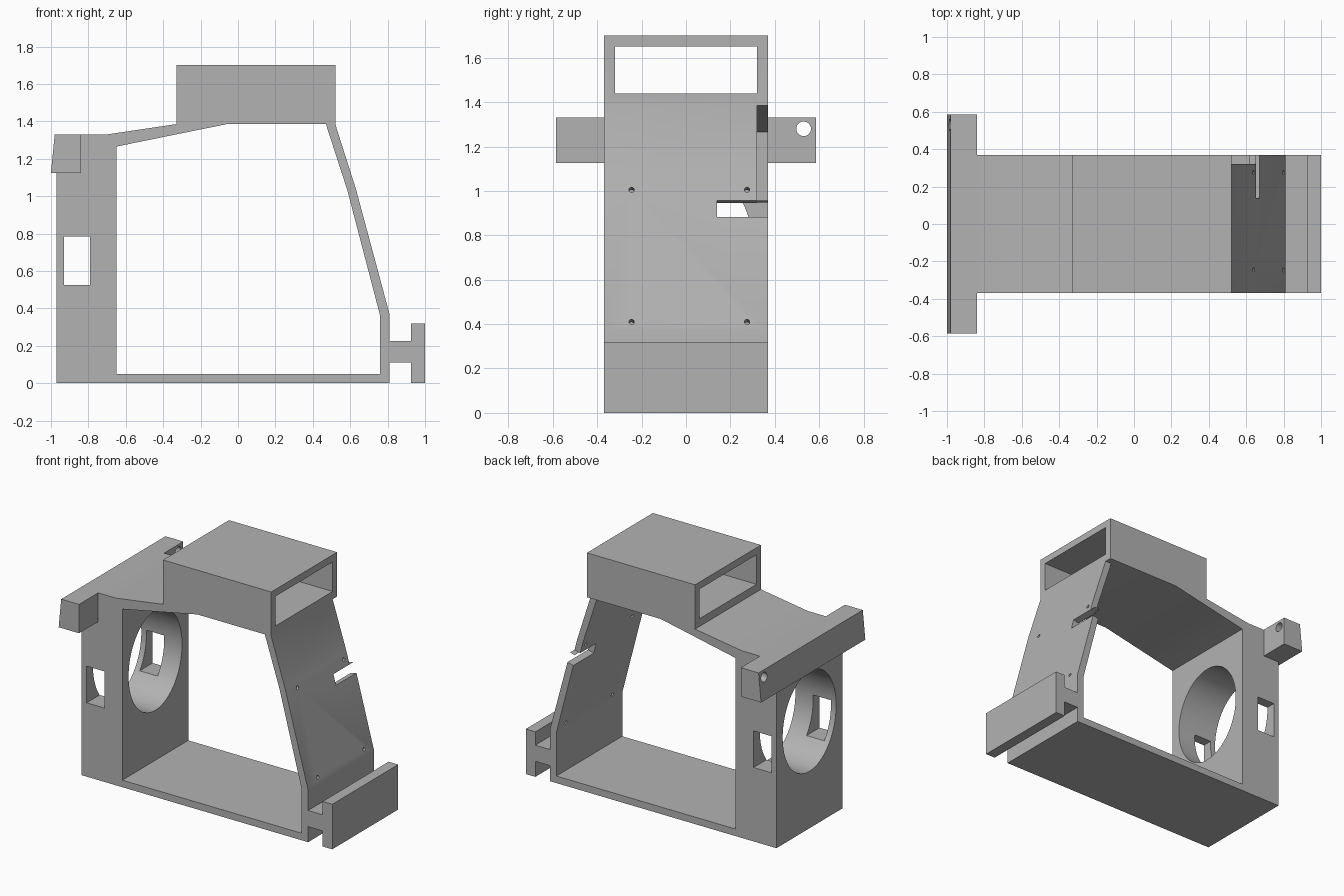
import bpy, bmesh, math
from mathutils import Vector, Matrix

if "Cube" in bpy.data.objects:
    bpy.data.objects.remove(bpy.data.objects["Cube"])

grey = bpy.data.materials.new("plain_grey")
grey.diffuse_color = (0.45, 0.45, 0.45, 1)
grey.use_nodes = True
grey.node_tree.nodes["Principled BSDF"].inputs["Base Color"].default_value = grey.diffuse_color


def prism(name, pts, y0, y1):
    """Extrude an x-z profile along y."""
    bm = bmesh.new()
    face = bm.faces.new([bm.verts.new((x, y0, z)) for x, z in pts])
    out = bmesh.ops.extrude_face_region(bm, geom=[face])["geom"]
    bmesh.ops.translate(bm, vec=(0, y1 - y0, 0),
                        verts=[v for v in out if isinstance(v, bmesh.types.BMVert)])
    return finish(name, bm)


def box(name, x0, x1, y0, y1, z0, z1):
    return prism(name, [(x0, z0), (x1, z0), (x1, z1), (x0, z1)], y0, y1)


def rod(name, centre, axis, length, ra, rb=None, sides=24):
    """Round or oval rod; ra is the half width, rb the half height."""
    bm = bmesh.new()
    bmesh.ops.create_cone(bm, cap_ends=True, segments=sides, radius1=1, radius2=1, depth=length)
    rot = Vector(axis).to_track_quat('Z', 'Y').to_matrix().to_4x4()
    # for an x axis the oval's local y stays upright
    bm.transform(Matrix.Translation(centre) @ rot @ Matrix.Diagonal((ra, rb or ra, 1, 1)))
    return finish(name, bm)


def finish(name, bm):
    bmesh.ops.recalc_face_normals(bm, faces=bm.faces)
    me = bpy.data.meshes.new(name)
    bm.to_mesh(me)
    bm.free()
    me.materials.append(grey)
    ob = bpy.data.objects.new(name, me)
    bpy.context.collection.objects.link(ob)
    return ob


def combine(target, tool, op='DIFFERENCE'):
    mod = target.modifiers.new("cut", 'BOOLEAN')
    mod.operation, mod.object, mod.solver = op, tool, 'EXACT'
    bpy.context.view_layer.objects.active = target
    bpy.ops.object.modifier_apply(modifier=mod.name)
    bpy.data.objects.remove(tool)


W = 0.37  # half depth of the frame

# frame outline with top duct and rear hook rail
frame = prism("housing_frame", [
    (-0.97, 0), (0.81, 0), (0.81, 0.11), (0.925, 0.11), (0.925, 0), (1.0, 0),
    (1.0, 0.32), (0.925, 0.32), (0.925, 0.225), (0.81, 0.225), (0.81, 0.37),
    (0.63, 1.04), (0.52, 1.385), (0.52, 1.70), (-0.33, 1.70), (-0.33, 1.385),
    (-0.70, 1.33), (-0.97, 1.33)], -W, W)

# crossbar with ears
bar = prism("crossbar", [(-1.0, 1.125), (-0.84, 1.125), (-0.84, 1.33), (-0.98, 1.33)],
            -0.585, 0.585)
combine(frame, bar, 'UNION')

# large inner opening
combine(frame, prism("opening", [
    (-0.65, 0.05), (0.76, 0.05), (0.76, 0.36), (0.585, 1.03), (0.47, 1.385),
    (-0.06, 1.385), (-0.65, 1.265)], -0.6, 0.6))

# duct passage
combine(frame, box("duct_passage", -0.6, 0.8, -0.32, 0.32, 1.44, 1.65))

# oval bore through the thick column
combine(frame, rod("bore", (-0.81, 0, 0.76), (1, 0, 0), 0.6, 0.30, 0.355, 80))

# side windows and their screw holes
combine(frame, box("window", -0.93, -0.79, -0.6, 0.6, 0.525, 0.785))
for z in (0.505, 0.80):
    combine(frame, rod("window_screw", (-0.86, 0, z), (0, 1, 0), 1.2, 0.013))

# ear holes
for s in (-1, 1):
    combine(frame, rod("ear_hole", (-0.92, s * 0.53, 1.28), (1, 0, 0), 0.5, 0.033))

# slot and edge notch in the sloping wall
u = Vector((0.966, 0.259)) * 0.12
top, low = Vector((0.653, 0.957)), Vector((0.672, 0.883))
combine(frame, prism("slot", [low - u, low + u, top + u, top - u], 0.14, 0.6))
combine(frame, prism("notch", [tuple(top - u), tuple(top + u), (0.76, 1.385), (0.40, 1.385)],
                     0.32, 0.6))

# screw holes square to the sloping wall
for x, z in ((0.64, 1.005), (0.80, 0.41)):
    for y in (-0.245, 0.275):
        combine(frame, rod("wall_screw", (x - 0.02, y, z - 0.005), (0.966, 0, 0.259), 0.2, 0.012))

bpy.ops.object.select_all(action='DESELECT')
frame.select_set(True)
bpy.context.view_layer.objects.active = frame
bpy.ops.object.shade_smooth_by_angle(angle=math.radians(30))
